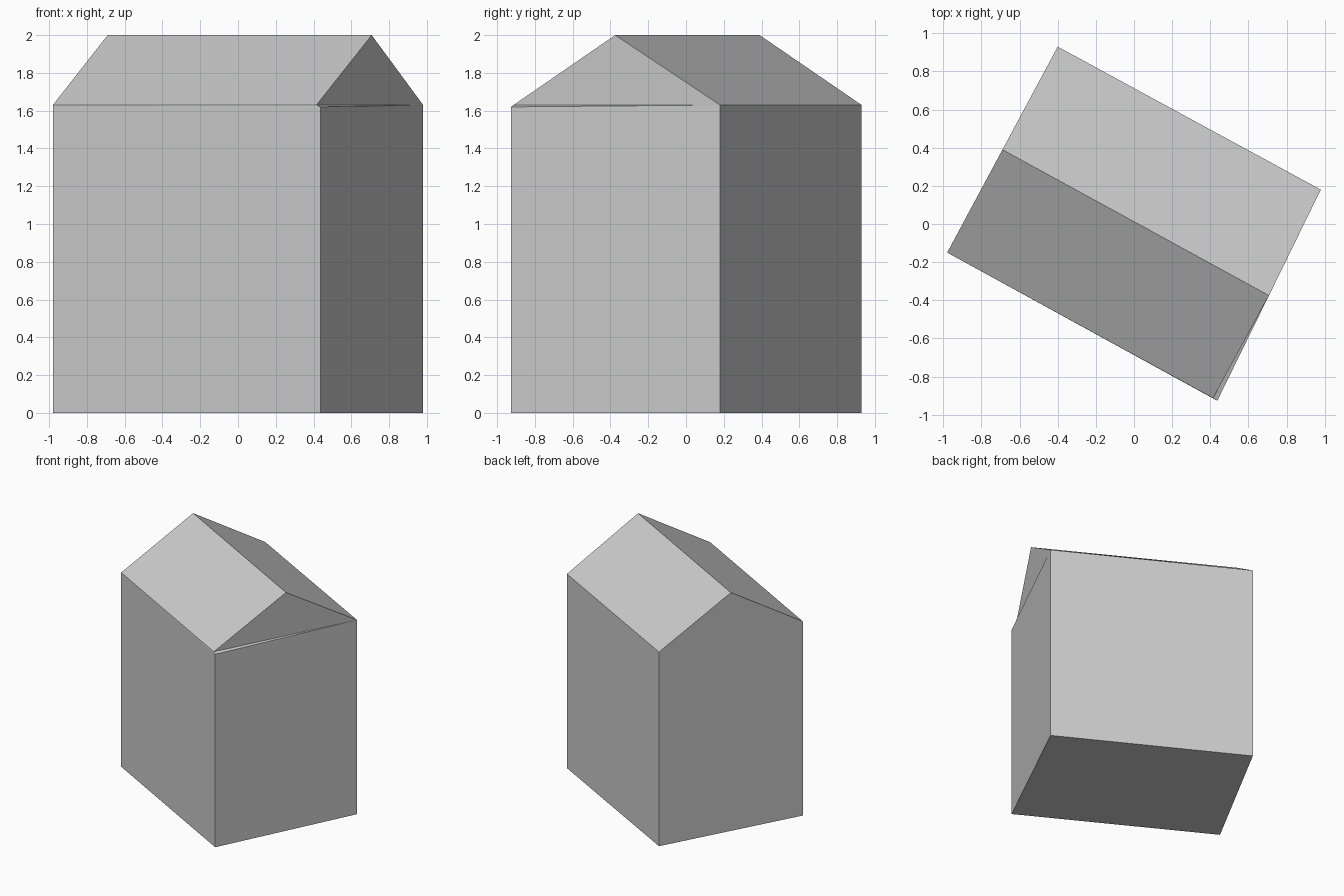
import bpy
import bmesh

cube = bpy.data.objects.get("Cube")
if cube:
    bpy.data.objects.remove(cube, do_unlink=True)

grey = bpy.data.materials.new("plain grey")
grey.use_nodes = True
colour = (0.6, 0.6, 0.6, 1)
grey.diffuse_color = colour
grey.node_tree.nodes["Principled BSDF"].inputs["Base Color"].default_value = colour


def build(name, faces):
    """Make a flat-faced object from polygons given as lists of points."""
    bm = bmesh.new()
    for points in faces:
        bm.faces.new([bm.verts.new(p) for p in points])
    bmesh.ops.remove_doubles(bm, verts=bm.verts, dist=0.001)
    mesh = bpy.data.meshes.new(name)
    bm.to_mesh(mesh)
    bm.free()
    mesh.materials.append(grey)
    obj = bpy.data.objects.new(name, mesh)
    bpy.context.collection.objects.link(obj)


# Footprint, anticlockwise from the left-hand front corner, and wall heights
footprint = [(-0.98, -0.15), (0.437, -0.927), (0.98, 0.18), (-0.40, 0.93)]
heights = [1.63, 1.62, 1.63, 1.63]
base = [(x, y, 0) for x, y in footprint]
eaves = [(x, y, z) for (x, y), z in zip(footprint, heights)]

# Walls and floor
walls = [[base[i], base[(i + 1) % 4], eaves[(i + 1) % 4], eaves[i]] for i in range(4)]
build("walls", walls + [base[::-1]])

# Gabled roof with one eave corner set back over a narrow ledge
west, corner, east, north = eaves
setback = (0.415, -0.913, 1.63)
ridge_west = (-0.69, 0.39, 2)
ridge_east = (0.708, -0.375, 2)
build("roof", [
    [west, setback, ridge_east, ridge_west],
    [east, north, ridge_west, ridge_east],
    [north, west, ridge_west],
    [setback, east, ridge_east],
    [corner, east, setback],
    [west, corner, setback],
])
